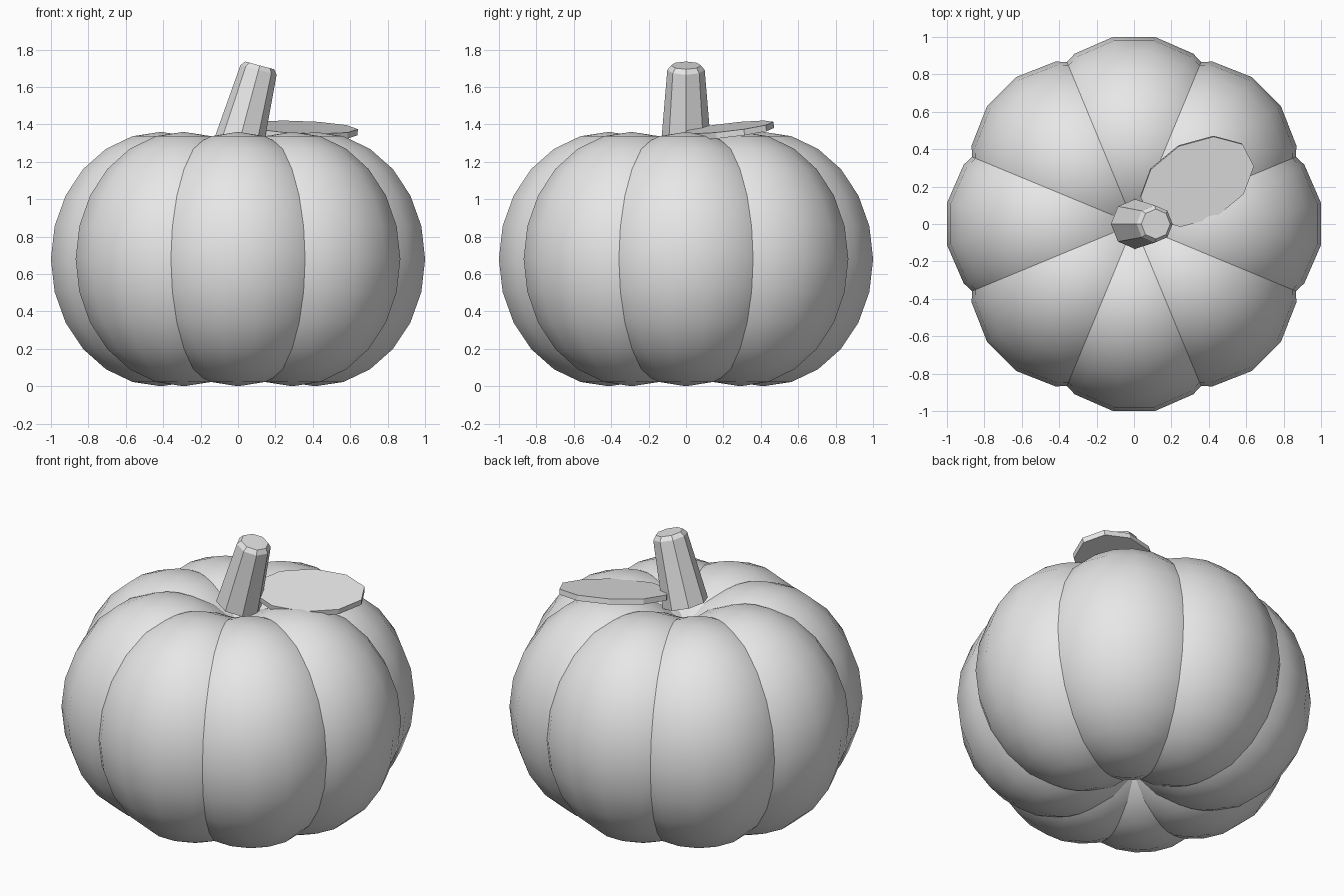
import bpy
import bmesh
from math import radians, cos, sin, pi
from mathutils import Matrix, Vector

default_cube = bpy.data.objects.get("Cube")
if default_cube:
    bpy.data.objects.remove(default_cube)

grey = bpy.data.materials.new("plain grey")
grey.use_nodes = True
colour = (0.8, 0.8, 0.8, 1.0)
grey.diffuse_color = colour
grey.node_tree.nodes["Principled BSDF"].inputs["Base Color"].default_value = colour


def make_object(name, bm, smooth=False):
    """Turn a bmesh into a finished object."""
    bmesh.ops.recalc_face_normals(bm, faces=bm.faces)
    for face in bm.faces:
        face.smooth = smooth
    mesh = bpy.data.meshes.new(name)
    bm.to_mesh(mesh)
    bm.free()
    mesh.materials.append(grey)
    obj = bpy.data.objects.new(name, mesh)
    bpy.context.collection.objects.link(obj)
    return obj


def stacked_rings(sides, rings, offset=0.0):
    """Closed prism through rings given as (radius, height)."""
    bm = bmesh.new()
    loops = []
    for radius, height in rings:
        angles = [offset + 2 * pi * i / sides for i in range(sides)]
        loops.append([bm.verts.new((radius * cos(a), radius * sin(a), height)) for a in angles])
    for low, high in zip(loops, loops[1:]):
        for i in range(sides):
            j = (i + 1) % sides
            bm.faces.new((low[i], low[j], high[j], high[i]))
    bm.faces.new(loops[0])
    bm.faces.new(loops[-1])
    return bm


# Body: eight overlapping ellipsoid lobes around the axis
LOBES = 8
SEGMENTS = 16
for k in range(LOBES):
    bm = bmesh.new()
    bmesh.ops.create_uvsphere(bm, u_segments=SEGMENTS, v_segments=12, radius=1)
    turn = Matrix.Rotation(pi / SEGMENTS, 4, 'Z')
    shape = Matrix.Diagonal((0.60, 0.57, 0.68, 1))
    place = Matrix.Translation((0.412, 0, 0.68))
    spin = Matrix.Rotation(2 * pi * k / LOBES, 4, 'Z')
    bm.transform(spin @ place @ shape @ turn)
    make_object(f"body_lobe_{k + 1}", bm, smooth=True)

# Stem: leaning tapered octagon with a chamfered tip
stem = make_object("stem", stacked_rings(8, [(0.133, 0), (0.1, 0.405), (0.08, 0.43)]))
stem.location = (0.005, 0, 1.30)
stem.rotation_euler = (0, radians(15), 0)

# Leaf: thin ten-sided oval plate, tipped along its long axis
leaf_mesh = stacked_rings(10, [(1, -0.0165), (1, 0.0165)], pi / 10)
bmesh.ops.scale(leaf_mesh, vec=Vector((0.323, 0.217, 1)), verts=leaf_mesh.verts)
leaf = make_object("leaf", leaf_mesh)
leaf.location = (0.337, 0.228, 1.369)
leaf.rotation_euler = (radians(9.4), 0, radians(27.5))
